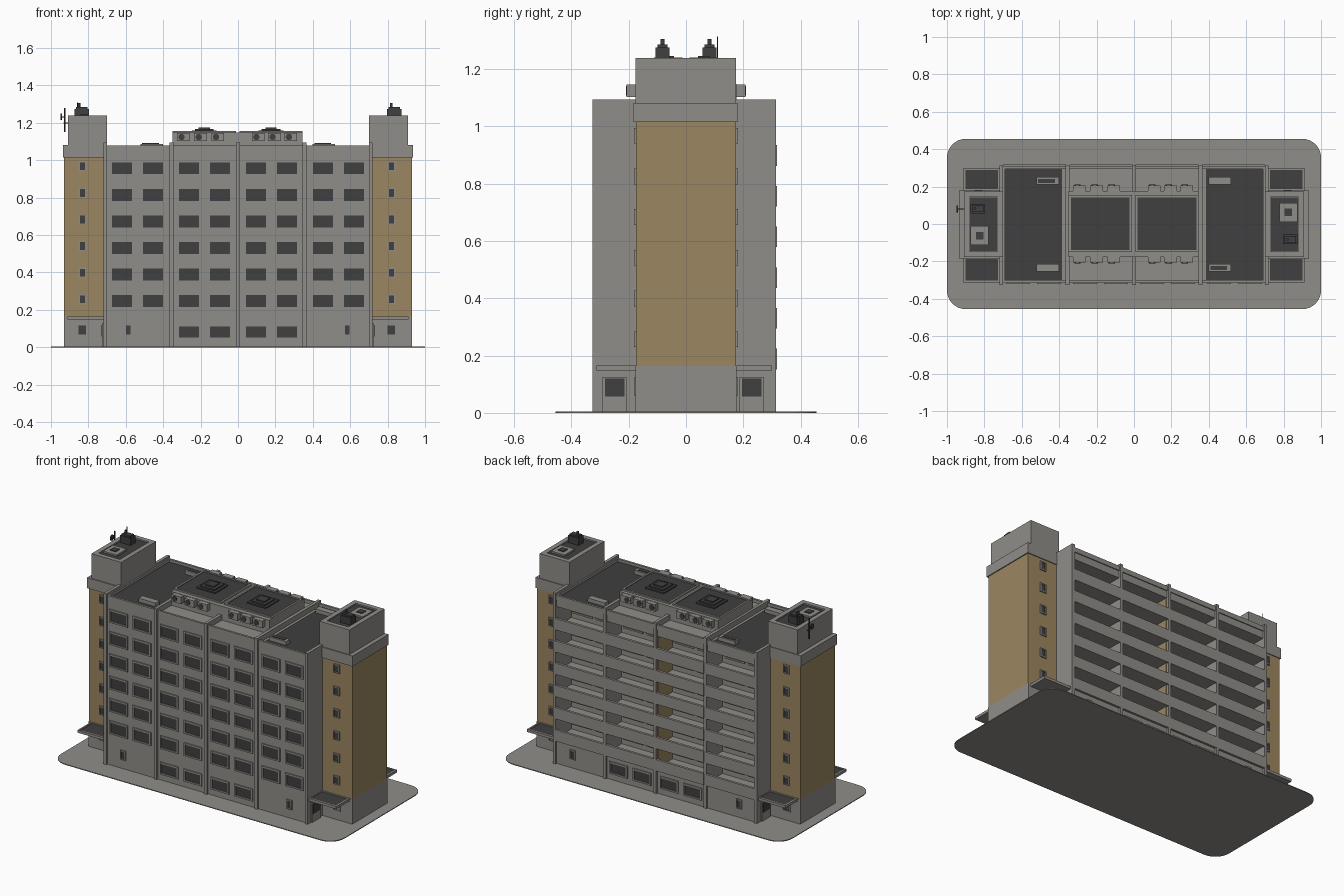
import bpy, bmesh, math
from mathutils import Matrix, Vector

if "Cube" in bpy.data.objects:
    bpy.data.objects.remove(bpy.data.objects["Cube"])


def material(name, rgb):
    m = bpy.data.materials.new(name)
    m.diffuse_color = (*rgb, 1)
    m.use_nodes = True
    m.node_tree.nodes["Principled BSDF"].inputs["Base Color"].default_value = m.diffuse_color
    return m


GRAY = material("concrete gray", (0.28, 0.27, 0.25))
DARK = material("dark charcoal", (0.05, 0.05, 0.05))
TAN = material("tan cladding", (0.33, 0.24, 0.115))


def finish(name, bm, mat):
    me = bpy.data.meshes.new(name)
    bm.to_mesh(me)
    bm.free()
    me.materials.append(mat)
    ob = bpy.data.objects.new(name, me)
    bpy.context.collection.objects.link(ob)
    return ob


def boxes(name, mat, items):
    """items: (x0, x1, y0, y1, z0, z1)"""
    bm = bmesh.new()
    for x0, x1, y0, y1, z0, z1 in items:
        c = Vector((x0 + x1, y0 + y1, z0 + z1)) / 2
        s = Matrix.Diagonal((abs(x1 - x0), abs(y1 - y0), abs(z1 - z0), 1))
        bmesh.ops.create_cube(bm, size=1, matrix=Matrix.Translation(c) @ s)
    return finish(name, bm, mat)


def cylinders(name, mat, items):
    """items: (centre, radius, length, axis)"""
    bm = bmesh.new()
    for c, r, h, axis in items:
        rot = Vector((0, 0, 1)).rotation_difference(Vector(axis)).to_matrix().to_4x4()
        bmesh.ops.create_cone(bm, cap_ends=True, segments=16, radius1=r, radius2=r,
                              depth=h, matrix=Matrix.Translation(c) @ rot)
    return finish(name, bm, mat)


def rim(x0, x1, y0, y1, z0, z1, t):
    """four boxes forming a raised horizontal border"""
    return [(x0, x1, y0, y0 + t, z0, z1), (x0, x1, y1 - t, y1, z0, z1),
            (x0, x0 + t, y0 + t, y1 - t, z0, z1), (x1 - t, x1, y0 + t, y1 - t, z0, z1)]


def windows(name, spots, w, h, t=0.01):
    """spots: (x, wall y, z, outward sign); frames stand proud of dark glass"""
    fr, gl = [], []
    for x, y, z, s in spots:
        a, b = x - w / 2, x + w / 2
        c, d = z - h / 2, z + h / 2
        o = y + s * 0.007
        fr += [(a, b, y, o, c, c + t), (a, b, y, o, d - t, d),
               (a, a + t, y, o, c + t, d - t), (b - t, b, y, o, c + t, d - t)]
        gl.append((a + t, b - t, y, y + s * 0.002, c + t, d - t))
    boxes(name + "_frames", GRAY, fr)
    boxes(name + "_glass", DARK, gl)


PITCH = 0.142
FLOORS = [0.247 + PITCH * i for i in range(6)]
FINS = [-0.71, -0.355, 0, 0.355, 0.71]
BAYS = [(FINS[i] + 0.009, FINS[i + 1] - 0.009) for i in range(4)]
COLS = [s * x for s in (-1, 1) for x in (0.096, 0.262, 0.455, 0.62)]
INNER = [x for x in COLS if abs(x) < 0.3]

# ground slab with rounded corners
bm = bmesh.new()
ring = []
for cx, cy, a0 in ((0.9, 0.355, 0), (-0.9, 0.355, 90), (-0.9, -0.355, 180), (0.9, -0.355, 270)):
    for k in range(9):
        a = math.radians(a0 + k * 11.25)
        ring.append(bm.verts.new((cx + 0.1 * math.cos(a), cy + 0.1 * math.sin(a), 0)))
face = bm.faces.new(ring)
ext = bmesh.ops.extrude_face_region(bm, geom=[face])
bmesh.ops.translate(bm, vec=(0, 0, 0.005),
                    verts=[v for v in ext["geom"] if isinstance(v, bmesh.types.BMVert)])
bmesh.ops.recalc_face_normals(bm, faces=bm.faces)
finish("ground_slab", bm, GRAY)

# main block, back ground floor and roof edge above the galleries
boxes("main_block", GRAY, [(-0.705, 0.705, -0.315, 0.155, 0, 1.06),
                           (-0.705, 0.705, 0.155, 0.303, 0, 0.155),
                           (-0.705, 0.705, 0.155, 0.303, 1.005, 1.06)])
boxes("roof_parapet", GRAY, rim(-0.705, 0.705, -0.315, 0.309, 1.05, 1.08, 0.014))
boxes("dividing_fins", GRAY, [(x - 0.01, x + 0.01, -0.327, 0.314, 0, 1.094) for x in FINS])
boxes("side_roofs", DARK, [(0.385 * s, 0.69 * s, -0.3, 0.294, 1.055, 1.064) for s in (-1, 1)])

# back galleries: floor slabs, railings, tan central partition
boxes("gallery_floors", GRAY, [(a, b, 0.155, 0.305, z - 0.092, z - 0.078)
                               for a, b in BAYS for z in FLOORS])
boxes("gallery_railings", GRAY, [(a, b, 0.301, 0.317, z - 0.095, z - 0.023)
                                 for a, b in BAYS for z in FLOORS])
boxes("gallery_partition", TAN, [(s * 0.01, s * 0.014, 0.156, 0.3, z - 0.078, z + 0.05)
                                 for s in (-1, 1) for z in FLOORS])

# windows
windows("front_windows", [(x, -0.315, z, -1) for x in COLS for z in FLOORS], 0.128, 0.084)
windows("gallery_windows", [(x, 0.155, z, 1) for x in COLS for z in FLOORS], 0.14, 0.09)
windows("ground_windows", [(x, y, 0.082, s) for x in INNER
                           for y, s in ((-0.315, -1), (0.303, 1))], 0.128, 0.078)
windows("small_ground_windows", [(x, y, 0.092, s) for x in (-0.588, 0.585)
                                 for y, s in ((-0.315, -1), (0.303, 1))], 0.038, 0.06, 0.007)
windows("tower_windows", [(x, y, z + 0.01, s) for x in (-0.832, 0.82) for z in FLOORS
                          for y, s in ((-0.175, -1), (0.175, 1))], 0.042, 0.055, 0.007)
windows("tower_ground_windows", [(x, y, 0.092, s) for x in (-0.832, 0.82)
                                 for y, s in ((-0.175, -1), (0.175, 1))], 0.055, 0.062, 0.007)

# end towers, entrance canopies and doors
for s, side in ((-1, "left"), (1, "right")):
    def mx(items):
        return [(s * a, s * b, *r) for a, b, *r in items]
    boxes(side + "_tower_base", GRAY, mx([(0.7, 0.93, -0.177, 0.177, 0, 0.164)]))
    boxes(side + "_tower_shaft", TAN, mx([(0.7, 0.93, -0.175, 0.175, 0.164, 1.014)]))
    boxes(side + "_tower_cap", GRAY, mx([(0.7, 0.936, -0.184, 0.18, 1.014, 1.081)]))
    boxes(side + "_tower_house", GRAY, mx([(0.7, 0.91, -0.177, 0.175, 1.08, 1.225)]
                                          + rim(0.7, 0.91, -0.177, 0.175, 1.22, 1.238, 0.03)))
    boxes(side + "_tower_roof", DARK, mx([(0.73, 0.88, -0.145, 0.143, 1.222, 1.23)]))
    can, top, door, glass = [], [], [], []
    for y0, y1, d in ((-0.313, -0.177, -0.247), (0.177, 0.3, 0.232)):
        can += [(0.715, 0.912, y0, y1, 0.148, 0.159)] + rim(0.715, 0.912, y0, y1, 0.155, 0.165, 0.01)
        top.append((0.726, 0.9, y0 + 0.011, y1 - 0.011, 0.157, 0.162))
        door.append((0.715, 0.728, d - 0.045, d + 0.04, 0, 0.126))
        glass.append((0.72, 0.731, d - 0.036, d + 0.032, 0.058, 0.12))
    boxes(side + "_canopies", GRAY, mx(can))
    boxes(side + "_canopy_tops", DARK, mx(top))
    boxes(side + "_entrance_doors", GRAY, mx(door))
    boxes(side + "_door_glass", DARK, mx(glass))

    # tower rooftop plant: pale hatch, dark tank with stub pipe
    hx, tx, y = 0.825 * s, 0.835 * s, -0.082 * s
    hy = 0.062 * s
    boxes(side + "_roof_hatch", GRAY, [(hx - 0.048, hx + 0.048, hy - 0.05, hy + 0.05, 1.225, 1.24)])
    boxes(side + "_hatch_top", DARK, [(hx - 0.02, hx + 0.02, hy - 0.02, hy + 0.02, 1.235, 1.245)])
    boxes(side + "_tank", DARK, [(tx - 0.038, tx + 0.038, y - 0.025, y + 0.025, 1.228, 1.275),
                                 (tx - 0.03, tx + 0.03, y - 0.018, y + 0.018, 1.275, 1.285)])
    cylinders(side + "_tank_pipe", DARK, [((tx - 0.015, y, 1.29), 0.007, 0.03, (0, 0, 1))])

# central plant house with two dark roof panels and stepped vents
boxes("plant_house", GRAY, [(-0.35, 0.345, -0.177, 0.177, 1.05, 1.148)])
trim, panel, vent = [], [], []
for x0, x1 in ((-0.35, -0.012), (0.008, 0.345)):
    trim += rim(x0, x1, -0.15, 0.155, 1.145, 1.157, 0.012)
    panel.append((x0 + 0.012, x1 - 0.012, -0.138, 0.143, 1.145, 1.152))
    c = (x0 + x1) / 2
    vent += [(c - r, c + r, -r, r, 1.15, z) for r, z in ((0.066, 1.16), (0.05, 1.168), (0.03, 1.175))]
boxes("plant_house_trim", GRAY, trim)
boxes("plant_house_panels", DARK, panel)
boxes("plant_house_vents", DARK, vent)

# air conditioning units with round fans
UNITS = [-0.292, -0.2, -0.108, 0.108, 0.195, 0.282]
boxes("air_units", GRAY, [(x - 0.034, x + 0.034, s * 0.177, s * 0.207, 1.102, 1.146)
                          for x in UNITS for s in (-1, 1)])
cylinders("air_unit_fans", DARK, [((x - 0.01, s * 0.207, 1.124), 0.017, 0.006, (0, 1, 0))
                                  for x in UNITS for s in (-1, 1)])

# low roof vents on the side roofs
boxes("roof_vents", GRAY, [(x - 0.06, x + 0.06, y - 0.02, y + 0.02, 1.06, 1.088)
                           for x in (-0.462, 0.458) for y in (-0.235, 0.23)])
boxes("roof_vent_louvres", DARK, [(x - 0.05, x + 0.04, y - 0.01, y + 0.01, 1.085, 1.091)
                                  for x, y in ((-0.462, 0.23), (0.458, -0.235))])

# antenna on the left tower
cylinders("antenna", DARK, [((-0.925, 0.08, 1.215), 0.004, 0.13, (0, 0, 1)),
                            ((-0.918, 0.08, 1.2), 0.003, 0.03, (1, 0, 0)),
                            ((-0.945, 0.08, 1.232), 0.018, 0.006, (1, 0, 0)),
                            ((-0.935, 0.08, 1.232), 0.003, 0.02, (1, 0, 0)),
                            ((-0.86, 0.11, 1.27), 0.002, 0.085, (0, 0, 1))])
